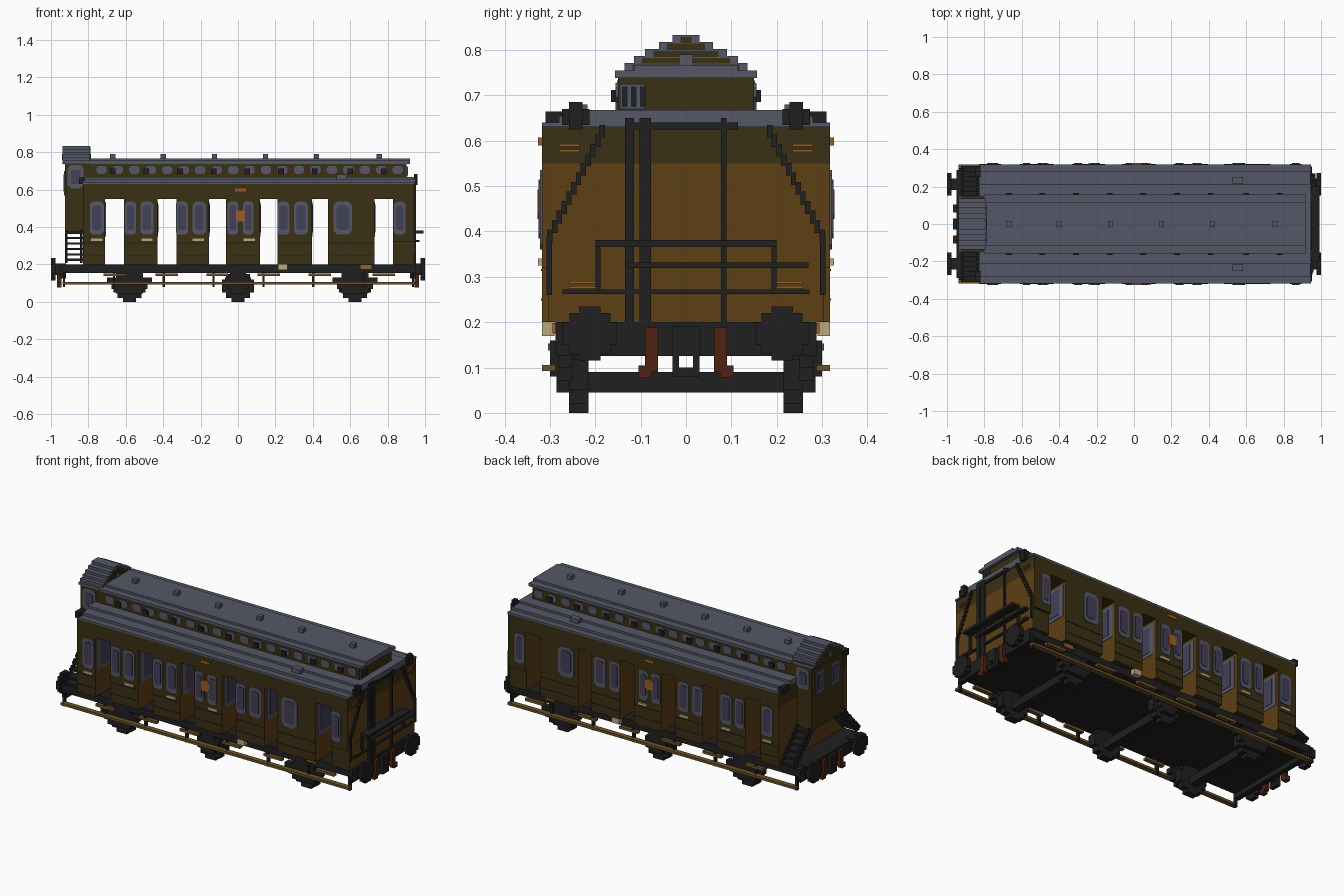
import bpy, bmesh
from mathutils import Vector

start_cube = bpy.data.objects.get("Cube")
if start_cube:
    bpy.data.objects.remove(start_cube, do_unlink=True)


def material(name, r, g, b):
    mat = bpy.data.materials.new(name)
    mat.use_nodes = True
    mat.diffuse_color = (r, g, b, 1)
    mat.node_tree.nodes["Principled BSDF"].inputs["Base Color"].default_value = (r, g, b, 1)
    return mat


OLIVE = material("dark olive", .042, .029, .006)
GREY = material("slate grey", .09, .096, .135)
GLASS = material("violet glass", .055, .05, .095)
BLACK = material("iron black", .014, .014, .014)
WOOD = material("brown wood", .11, .05, .007)
TAN = material("tan board", .15, .085, .02)
ORANGE = material("orange paint", .33, .11, .018)
CREAM = material("cream paint", .5, .4, .22)
RUST = material("rust red", .075, .016, .005)

# Main dimensions
TAIL, NOSE, SIDE = -.83, .94, .318
FLOOR, DOOR_TOP, EAVES = .2, .55, .63
DOORS = [(-.71, -.61), (-.43, -.33), (-.155, -.064), (.118, .21), (.396, .48), (.73, .83)]


def finish(name, bm, *mats):
    mesh = bpy.data.meshes.new(name)
    bmesh.ops.recalc_face_normals(bm, faces=bm.faces)
    bm.to_mesh(mesh)
    bm.free()
    for mat in mats:
        mesh.materials.append(mat)
    obj = bpy.data.objects.new(name, mesh)
    bpy.context.scene.collection.objects.link(obj)
    return obj


def add_box(bm, xs, ys, zs):
    spans = (xs, ys, zs)
    made = bmesh.ops.create_cube(bm, size=1)["verts"]
    for v in made:
        v.co = Vector([s[0] if c < 0 else s[1] for c, s in zip(v.co, spans)])


def part(name, mat, *boxes, mirror=False):
    """One object of several boxes, optionally repeated on the other side."""
    bm = bmesh.new()
    for xs, ys, zs in boxes:
        add_box(bm, xs, ys, zs)
        if mirror:
            add_box(bm, xs, (-ys[1], -ys[0]), zs)
    return finish(name, bm, mat)


def around(c, width):
    return (c - width / 2, c + width / 2)


def sides(c):
    return ((c, c + .008))


def stepped_disc(c, z, r):
    """Cross-section spans of a blocky round shape."""
    for a, b in ((1, .4), (.75, .75), (.4, 1)):
        yield around(c, 2 * r * a), around(z, 2 * r * b)


def plate(name, mat, x, z, width, height, y, thick):
    """Panel with cut corners on both side walls."""
    bm = bmesh.new()
    w, h, cut = width / 2, height / 2, width / 5
    outline = [(w - cut, h), (w, h - cut), (w, cut - h), (w - cut, -h),
               (cut - w, -h), (-w, cut - h), (-w, h - cut), (cut - w, h)]
    for s in (1, -1):
        face = bm.faces.new([bm.verts.new((x + a, s * y, z + b)) for a, b in outline])
        top = bmesh.ops.extrude_face_region(bm, geom=[face])["geom"]
        for v in top:
            if isinstance(v, bmesh.types.BMVert):
                v.co.y += s * thick
    return finish(name, bm, mat)


# Body blocks between the doorways, with wooden jambs
edges = [TAIL] + [e for d in DOORS for e in d] + [NOSE]
for i in range(0, len(edges), 2):
    left, right = edges[i], edges[i + 1]
    bm = bmesh.new()
    if right == NOSE:
        add_box(bm, (left, right), (-.303, .303), (FLOOR, .32))
        add_box(bm, (left, right), (-SIDE, SIDE), (.32, DOOR_TOP))
    else:
        add_box(bm, (left, right), (-SIDE, SIDE), (FLOOR, DOOR_TOP))
    block = finish("compartment_wall", bm, OLIVE, WOOD)
    for f in block.data.polygons:
        if abs(f.normal.x) > .5 and TAIL < f.center.x < NOSE:
            f.material_index = 1
    if right < NOSE:
        part("partition_frame", GREY, ((right, right + .003), (-.3, .3), (.35, .535)))
        part("partition_glass", GLASS, ((right, right + .005), (-.27, .27), (.37, .52)))
part("header_wall", OLIVE, ((TAIL, NOSE), (-SIDE, SIDE), (DOOR_TOP, EAVES)),
     ((TAIL, NOSE), (-.27, .27), (EAVES, .65)))

# Side windows: centre and width
for x, width in ((-.755, .075), (-.575, .06), (-.487, .07), (-.3, .065), (-.207, .07),
                 (-.028, .055), (.055, .055), (.243, .065), (.337, .075), (.56, .1), (.865, .06)):
    plate("window_frame", GREY, x, .448, width, .175, SIDE, .004)
    plate("window_glass", GLASS, x, .45, width * .65, .13, SIDE, .007)
plate("side_emblem", ORANGE, .013, .46, .05, .065, SIDE, .009)
part("name_strip", ORANGE, (around(.013, .06), sides(SIDE), (.59, .607)), mirror=True)
part("cream_strips", CREAM, *[(around(x, .06), sides(SIDE), (.325, .34))
                             for x in (-.755, -.487, -.212, .06)],
     (around(.24, .05), (.29, SIDE), (.17, .2)), mirror=True)

# Panel battens along the lower side
part("panel_battens", BLACK, *[((a, b), (SIDE, SIDE + .002), around(z, .004))
     for a, b in zip(edges[:-2:2], edges[1:-2:2]) for z in (.25, .315)], mirror=True)

# Main roof in shallow steps
part("main_roof", GREY, ((TAIL, NOSE + .005), (-SIDE, SIDE), (EAVES, .64)),
     ((TAIL, NOSE + .005), (-.28, .28), (.64, .655)),
     ((TAIL, NOSE + .005), (-.215, .215), (.65, .668)))
part("roof_box", GREY, (around(.555, .055), around(.235, .035), (.65, .68)), mirror=True)
part("roof_lamps", BLACK, ((NOSE, .96), around(.243, .03), (.625, .685)),
     ((NOSE, .955), around(.243, .06), (.635, .67)),
     ((-.85, -.82), around(.28, .06), (.63, .665)), mirror=True)

# Raised roof with its lights and vents
part("raised_wall", OLIVE, ((-.8, .9), (-.15, .15), (.66, .74)))
part("raised_roof", GREY, ((-.8, .92), (-.157, .157), (.738, .755)),
     ((-.8, .92), (-.115, .115), (.755, .767)))
part("roof_vents", GREY, *[(around(x, .028), around(0, .03), (.76, .79))
                           for x in (-.67, -.4, -.125, .147, .42, .755)])
for i in range(19):
    plate("raised_light", GREY, -.73 + .088 * i, .706, .055, .042, .15, .005)
part("raised_wall_boxes", BLACK, *[(around(x, .03), (.15, .165), (.685, .712))
     for x in (-.67, -.49, -.31, -.13, .05, .23, .41, .6, .78)], mirror=True)
part("raised_end_light", GREY, ((.9, .905), (-.145, -.09), (.67, .725)))
part("raised_end_bars", BLACK, *[((.9, .908), around(y, .012), (.675, .72)) for y in (-.135, -.115, -.095)])

# Raised lookout cabin with a stepped arched roof
CABIN = (-.925, -.8)
part("lookout_cabin", OLIVE, (CABIN, (-.148, .148), (.37, .755)))
arch = [(.15, .755), (.136, .772), (.115, .787), (.09, .802), (.06, .818), (.03, .833)]
for (w, top), (_, below) in zip(arch, [(0, .74)] + arch):
    part("lookout_roof", GREY, ((-.937, -.79), (-w, w), (below, top)))
    part("lookout_gable", OLIVE, (around(-.863, .15), (.018 - w, w - .018), (below - .002, top - .004)))
part("gable_trim", GREY, (around(-.863, .155), (-.014, .014), (.76, .79)))
plate("lookout_window_frame", GREY, -.868, .67, .085, .125, .148, .004)
plate("lookout_window_glass", GLASS, -.868, .668, .05, .075, .148, .007)
for y in (-.07, .07):
    part("lookout_end_frame", GREY, ((-.93, -.92), around(y, .075), (.57, .7)))
    part("lookout_end_glass", GLASS, ((-.933, -.92), around(y, .05), (.59, .68)))

# Open steps up to the lookout cabin
part("lookout_steps", BLACK, *[((-.925, TAIL), around(.285 - .027 * i, .05), around(.225 + .029 * i, .012))
                               for i in range(6)], mirror=True)
part("step_stringers", BLACK, *[(around(x, .012), around(.285 - .027 * i, .03), around(.225 + .029 * i, .035))
                                for i in range(6) for x in (-.918, -.838)], mirror=True)

# Underframe, buffer beams and buffers
part("underframe", BLACK, ((-.95, .95), (-.288, .288), (.155, FLOOR)),
     ((-.95, -.92), (-.288, .288), (.125, FLOOR)), ((.92, .95), (-.288, .288), (.125, FLOOR)))
buffers = []
for head, shaft in (((.975, 1), (.94, .98)), ((-1, -.975), (-.98, -.92))):
    buffers += [(head, ys, zs) for ys, zs in stepped_disc(.212, .175, .06)]
    buffers += [(shaft, around(.212, .06), around(.175, .06))]
part("buffers", BLACK, *buffers, mirror=True)
ends = (around(.955, .025), around(-.955, .025))
part("draw_hook", BLACK, *[(xs, ys, zs) for xs in ends
     for ys, zs in (((-.03, .03), (.125, .19)), ((-.03, -.015), (.08, .13)),
                    ((.015, .03), (.08, .13)), ((-.03, .03), (.08, .1)))])
part("brake_hoses", RUST, *[(xs, ys, zs) for xs in ends
     for ys, zs in (((.062, .09), (.09, .188)), ((.075, .105), (.077, .105)))], mirror=True)

# Wheels, axles, axle boxes and leaf springs
for x in (-.58, 0, .625):
    part("wheels", BLACK, *[(xs, (.215, .258), zs) for xs, zs in stepped_disc(x, .085, .085)], mirror=True)
    part("axle", BLACK, (around(x, .045), (-.22, .22), (.045, .09)))
    length = .24 if x else .14
    part("spring", BLACK, (around(x, length), (.25, .285), (.1, .13)),
         (around(x, length * .8), (.25, .285), (.07, .1)),
         (around(x, length * .6), (.25, .285), (.045, .16)), mirror=True)

# Footboards and hangers
part("long_footboard", TAN, ((-.937, .945), (.288, SIDE), (.092, .106)), mirror=True)
part("door_footboards", TAN, *[(around((a + b) / 2, .12), (.28, .304), (.138, .153))
                               for a, b in DOORS], mirror=True)
part("footboard_hangers", BLACK, *[(around(-.93 + .2665 * i, .012), (.28, .3), (.08, .16))
                                   for i in range(8)], mirror=True)
part("sill_marks", ORANGE, (around(.685, .06), (.28, .294), (.175, .198)), mirror=True)

# Pipes, rails and handrails on the plain end
FACE = (NOSE, NOSE + .012)
part("end_pipes", BLACK, *[(FACE, around(y, w), (FLOOR, .65))
                           for y, w in ((-.125, .02), (-.09, .025), (.083, .012))],
     (FACE, (-.13, .115), (.625, .64)))
part("end_handrails", BLACK, *[(FACE, around(.3 - .0105 * i, .012), around(.39 + .021 * i, .028))
                               for i in range(12)],
     (FACE, (.296, .308), (.26, .39)), mirror=True)
part("end_shelf", BLACK, ((NOSE, .992), (-.2, .2), (.366, .381)),
     (FACE, (-.2, -.188), (.27, .37)), (FACE, (.188, .2), (.27, .37)),
     ((NOSE, .97), (-.13, .27), (.32, .332)), (FACE, (-.272, .272), (.262, .272)))
part("end_marks", ORANGE, *[((NOSE, NOSE + .006), ys, around(z, .006))
     for ys, z in (((.235, .28), .578), ((.235, .28), .59), ((.2, .258), .277), ((.2, .258), .288))],
     mirror=True)
